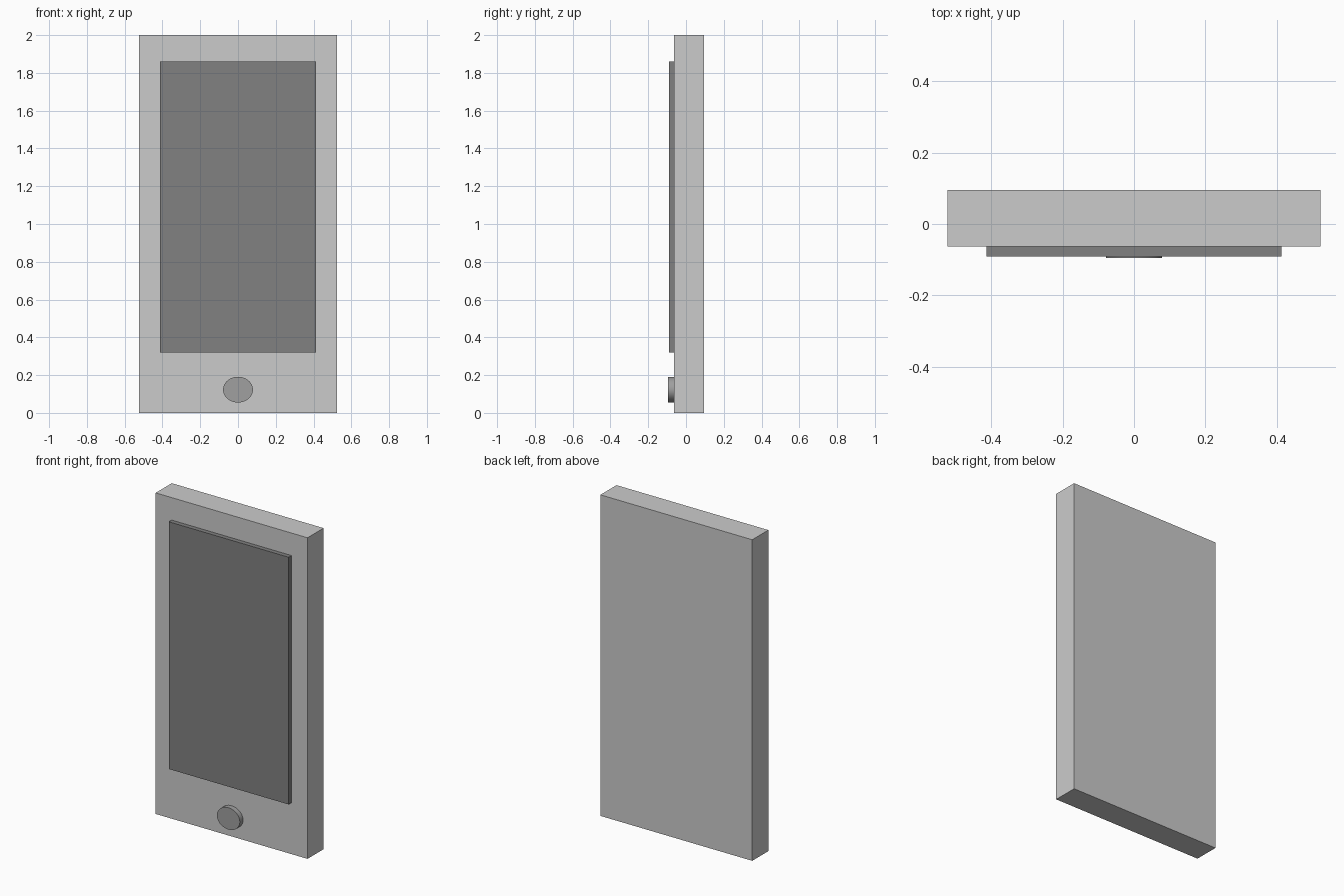
import bpy
import math

if "Cube" in bpy.data.objects:
    bpy.data.objects.remove(bpy.data.objects["Cube"])

FACE_Y = -0.063  # front plane of the body


def paint(obj, grey):
    mat = bpy.data.materials.new(obj.name + "_grey")
    mat.diffuse_color = (grey, grey, grey, 1)
    mat.use_nodes = True
    mat.node_tree.nodes["Principled BSDF"].inputs["Base Color"].default_value = mat.diffuse_color
    obj.data.materials.append(mat)


def box(name, x, y, z):
    """Box spanning the given (min, max) ranges."""
    bpy.ops.mesh.primitive_cube_add(size=1, location=[sum(r) / 2 for r in (x, y, z)])
    obj = bpy.context.object
    obj.name = name
    obj.scale = [r[1] - r[0] for r in (x, y, z)]
    bpy.ops.object.transform_apply(location=False, rotation=False, scale=True)
    return obj


# Slab body
body = box("body", (-0.523, 0.523), (FACE_Y, 0.095), (0, 2))

# Raised dark screen
screen = box("screen", (-0.413, 0.413), (-0.091, FACE_Y), (0.32, 1.86))
paint(screen, 0.22)

# Oval button, slightly wider than tall
depth = 0.095 + FACE_Y
bpy.ops.mesh.primitive_cylinder_add(
    vertices=48, radius=1, depth=depth,
    location=(0, FACE_Y - depth / 2, 0.123), rotation=(math.pi / 2, 0, 0))
button = bpy.context.object
button.name = "home_button"
button.scale = (0.079, 0.068, 1)
bpy.ops.object.transform_apply(location=False, rotation=True, scale=True)
bpy.ops.object.shade_smooth_by_angle(angle=math.radians(30))
paint(button, 0.35)
